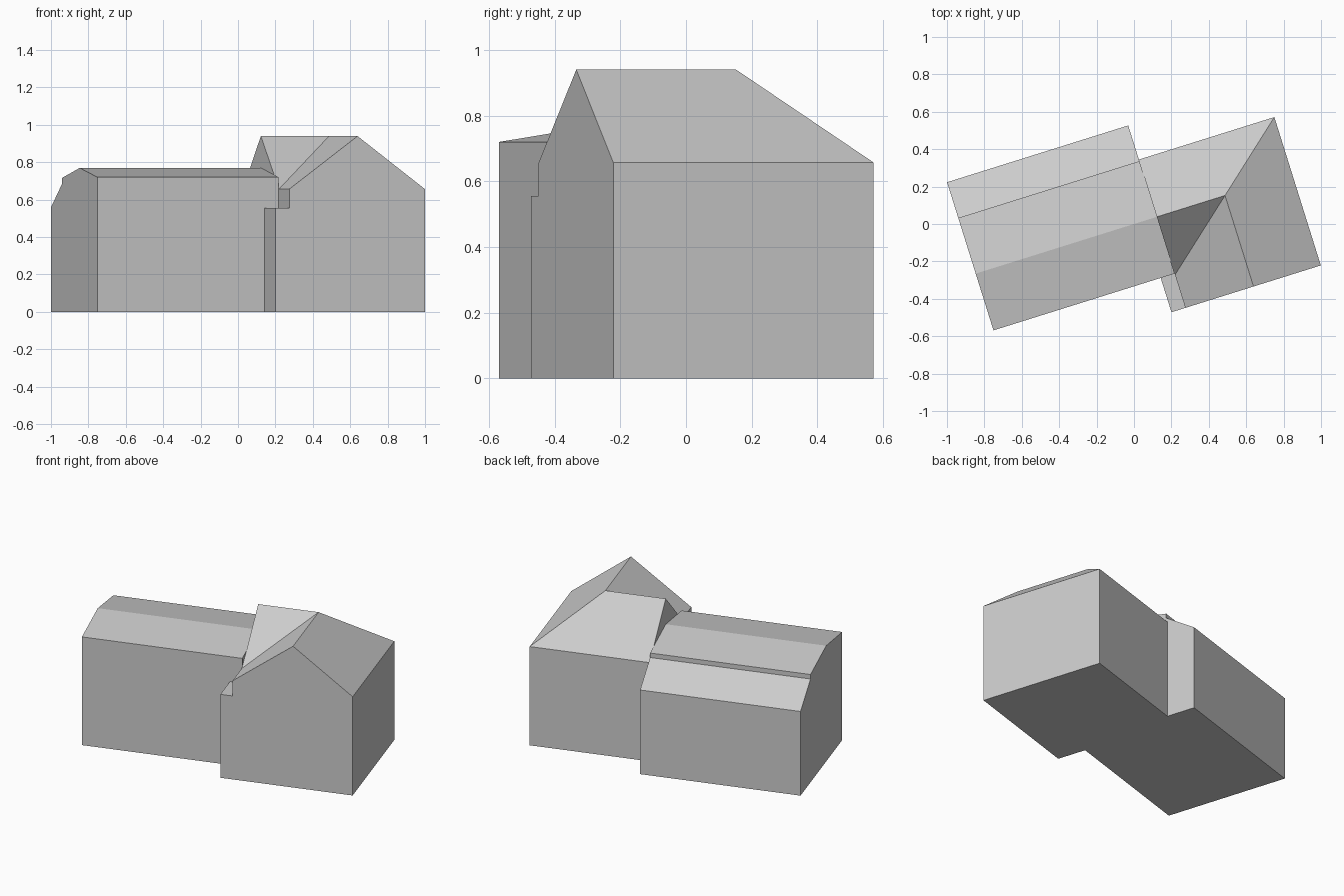
import bpy, bmesh, math

cube = bpy.data.objects.get("Cube")
if cube:
    bpy.data.objects.remove(cube, do_unlink=True)

# One plain grey for the whole building
grey = bpy.data.materials.new("plain grey")
grey.use_nodes = True
colour = (0.6, 0.6, 0.6, 1)
grey.diffuse_color = colour
grey.node_tree.nodes["Principled BSDF"].inputs["Base Color"].default_value = colour

TURN = math.radians(17.4)          # the house stands turned on its plot
WEST, EAST = -0.887, 0.887         # outer end walls
JOIN, PORCH = 0.128, 0.05          # where the wings meet, porch side
FRONT, BACK, LOW_FRONT = -0.51, 0.321, -0.318
EAVE, RIDGE, MID = 0.657, 0.94, 0.51


def build(name, bm):
    bmesh.ops.recalc_face_normals(bm, faces=bm.faces)
    mesh = bpy.data.meshes.new(name)
    bm.to_mesh(mesh)
    bm.free()
    mesh.materials.append(grey)
    ob = bpy.data.objects.new(name, mesh)
    ob.rotation_euler.z = TURN
    bpy.context.collection.objects.link(ob)
    return ob


def prism(name, profile, x0, x1):
    """Extrude a (y, z) profile along x."""
    bm = bmesh.new()
    face = bm.faces.new([bm.verts.new((x0, y, z)) for y, z in profile])
    ext = bmesh.ops.extrude_face_region(bm, geom=[face])["geom"]
    moved = [g for g in ext if isinstance(g, bmesh.types.BMVert)]
    bmesh.ops.translate(bm, verts=moved, vec=(x1 - x0, 0, 0))
    return build(name, bm)


# Long low wing: shallow gable, then a small step down to a steeper rear roof
prism("low_wing", [(LOW_FRONT, 0), (LOW_FRONT, 0.72), (0, 0.77), (0.312, 0.717),
                   (0.312, 0.687), (0.512, 0.56), (0.512, 0)], WEST, JOIN)

# Flat-topped corner block beside the tall wing
prism("corner_block", [(FRONT, 0), (FRONT, 0.555), (LOW_FRONT, 0.555),
                       (LOW_FRONT, 0)], PORCH, JOIN)

# Tall wing: front gable crossing a side gable, joined by a hip and a valley
bm = bmesh.new()
points = {
    "fw": (JOIN, FRONT, EAVE), "fe": (EAST, FRONT, EAVE),
    "be": (EAST, BACK, EAVE), "bw": (JOIN, BACK, EAVE),
    "valley": (JOIN, -0.325, EAVE), "gable": (MID, FRONT, RIDGE),
    "cross": (MID, 0, RIDGE), "side": (JOIN, 0, RIDGE),
    "fw0": (JOIN, FRONT, 0), "fe0": (EAST, FRONT, 0),
    "be0": (EAST, BACK, 0), "bw0": (JOIN, BACK, 0),
}
v = {key: bm.verts.new(co) for key, co in points.items()}
for names in ("fw0 fe0 fe gable fw",            # front gable wall
              "fe0 be0 be fe", "be0 bw0 bw be",  # east and back walls
              "bw0 fw0 fw valley side bw",      # west gable wall
              "fw0 bw0 be0 fe0",                # floor
              "fe be cross gable",              # east slope
              "be bw side cross",               # back slope
              "side valley cross",              # front slope
              "valley fw gable cross"):         # west slope
    bm.faces.new([v[n] for n in names.split()])
build("tall_wing", bm)
